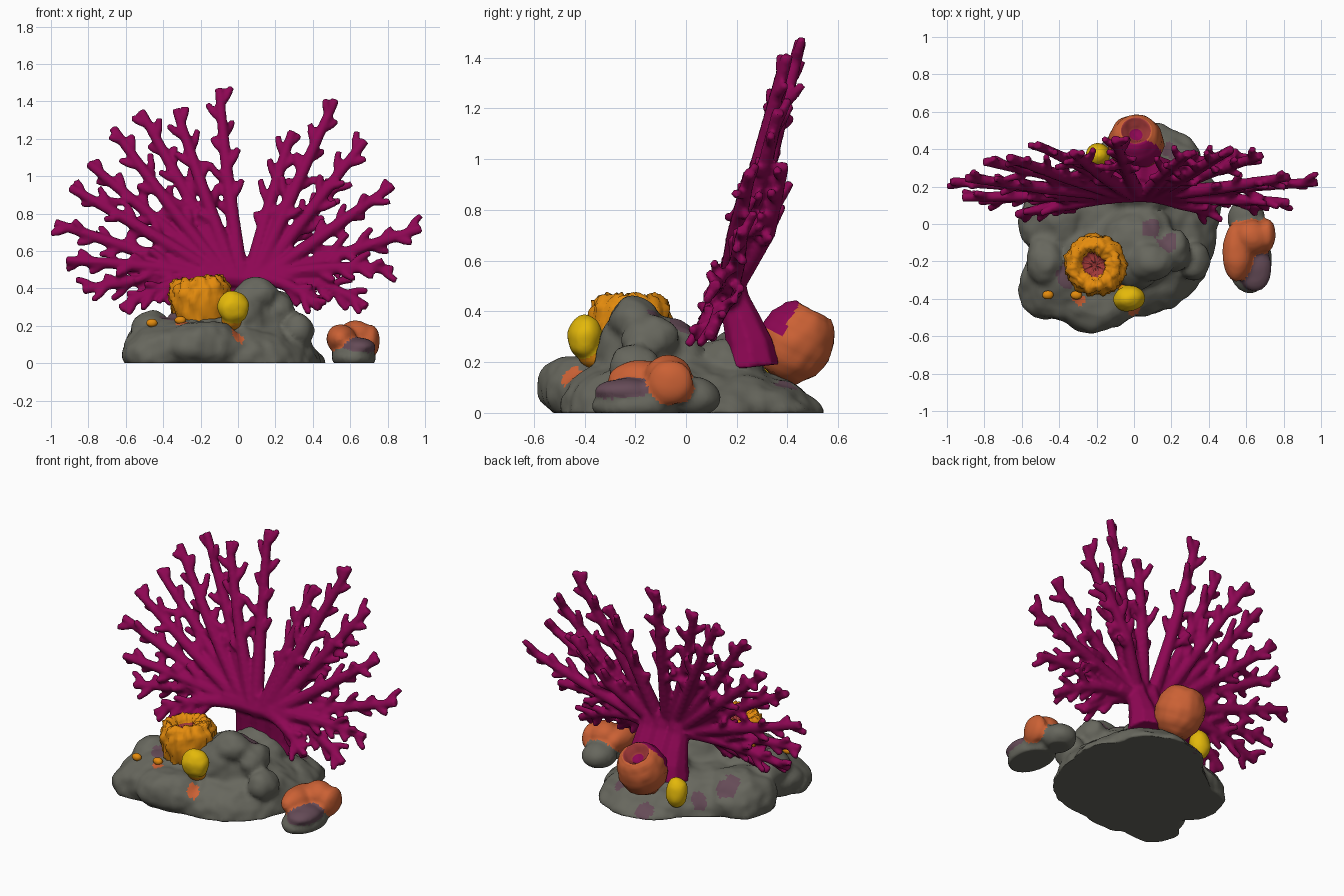
import bpy, bmesh, math, random
from mathutils import Vector, Matrix, noise

rng = random.Random(5)
scene_cube = bpy.data.objects.get("Cube")
if scene_cube:
    bpy.data.objects.remove(scene_cube, do_unlink=True)


def material(name, rgb):
    m = bpy.data.materials.new(name)
    m.use_nodes = True
    m.diffuse_color = (*rgb, 1)
    for node in m.node_tree.nodes:
        if node.type == 'BSDF_PRINCIPLED':
            node.inputs["Base Color"].default_value = (*rgb, 1)
            node.inputs["Roughness"].default_value = 0.8
    return m


stone = material("stone grey", (.135, .135, .11))
magenta = material("fan magenta", (.27, .002, .088))
orange = material("sponge orange", (.6, .12, .035))
golden = material("golden coral", (.78, .26, .004))
yellow = material("bright yellow", (.77, .48, .003))
mauve = material("dull mauve", (.13, .07, .095))
crimson = material("crimson hollow", (.36, .04, .04))


def add_object(name, data, mats):
    ob = bpy.data.objects.new(name, data)
    bpy.context.scene.collection.objects.link(ob)
    for m in mats:
        data.materials.append(m)
    return ob


def activate(ob):
    bpy.ops.object.select_all(action='DESELECT')
    ob.select_set(True)
    bpy.context.view_layer.objects.active = ob


def fuse(ob, voxel, rounds):
    """Melt overlapping pieces into one soft surface."""
    activate(ob)
    remesh = ob.modifiers.new("Fuse", 'REMESH')
    remesh.mode = 'VOXEL'
    remesh.voxel_size = voxel
    bpy.ops.object.modifier_apply(modifier="Fuse")
    soften = ob.modifiers.new("Soften", 'SMOOTH')
    soften.iterations = rounds
    bpy.ops.object.modifier_apply(modifier="Soften")
    ob.data.shade_smooth()


def blob_mass(name, blobs, mats, voxel=.02, rough=.0, paint=()):
    """Fused ellipsoids (centre, radii, material slot), flat on the ground."""
    bm = bmesh.new()
    for centre, radii, _ in blobs:
        place = Matrix.Translation(centre) @ Matrix.Diagonal((*radii, 1))
        bmesh.ops.create_uvsphere(bm, u_segments=24, v_segments=14, radius=1, matrix=place)
    mesh = bpy.data.meshes.new(name)
    bm.to_mesh(mesh)
    bm.free()
    ob = add_object(name, mesh, mats)
    fuse(ob, voxel, 3)
    offsets = [v.normal * (noise.noise(v.co * 7) + .4 * noise.noise(v.co * 17)) * rough
               for v in mesh.vertices]
    for v, shift in zip(mesh.vertices, offsets):
        v.co += shift
        v.co.z = max(v.co.z, 0)

    def closeness(p, blob):
        return sum(((p[i] - blob[0][i]) / blob[1][i]) ** 2 for i in range(3))

    for f in mesh.polygons:
        p = f.center
        f.material_index = min(blobs, key=lambda b: closeness(p, b))[2]
        for centre, radius, slot in paint:
            wobble = 1 + .7 * noise.noise(p * 14)
            if (p - Vector(centre)).length < radius * wobble:
                f.material_index = slot
    mesh.update()
    return ob


def lathe(name, profile, mats, place, colour, jitter, lumps):
    """Spin a profile of (radius, height); colour(point, r) picks the material slot."""
    bm = bmesh.new()
    ring = [bm.verts.new((r, 0, z)) for r, z in profile]
    for a, b in zip(ring, ring[1:]):
        bm.edges.new((a, b))
    bmesh.ops.subdivide_edges(bm, edges=bm.edges[:], cuts=2)
    bmesh.ops.spin(bm, geom=bm.verts[:] + bm.edges[:], cent=(0, 0, 0), axis=(0, 0, 1),
                   angle=math.tau, steps=64)
    bmesh.ops.remove_doubles(bm, verts=bm.verts[:], dist=.0005)
    bmesh.ops.recalc_face_normals(bm, faces=bm.faces[:])
    bm.normal_update()
    for f in bm.faces:
        c = f.calc_center_median()
        f.material_index = colour(c, c.xy.length)
        f.smooth = True
    for v in bm.verts:
        v.co += v.normal * (jitter * rng.uniform(-1, 1) + lumps * noise.noise(v.co * 22))
    mesh = bpy.data.meshes.new(name)
    bm.to_mesh(mesh)
    bm.free()
    ob = add_object(name, mesh, mats)
    ob.matrix_world = place
    return ob


# Main rock: broad mound, skirt and knobbly lumps
rock_blobs = [((-.04, -.06, 0), (.48, .45, .25), 0), ((-.33, -.3, .08), (.28, .23, .16), 0),
              ((-.4, .02, .05), (.22, .22, .19), 0), ((-.2, -.42, .09), (.23, .16, .14), 0),
              ((-.42, -.36, .04), (.2, .15, .13), 0), ((-.48, -.2, .18), (.1, .14, .1), 0),
              ((.02, -.12, .2), (.22, .22, .18), 0), ((0, -.25, .25), (.13, .1, .12), 0),
              ((.1, -.2, .36), (.12, .1, .085), 0), ((.22, -.14, .29), (.08, .12, .1), 0),
              ((.32, -.2, .17), (.08, .1, .09), 0), ((.07, .24, .03), (.33, .24, .13), 0),
              ((.08, .35, 0), (.28, .19, .08), 0), ((.03, .18, .19), (.18, .13, .13), 0),
              ((.29, .1, 0), (.18, .22, .11), 0), ((-.19, -.2, .2), (.19, .17, .1), 0)]
stains = [((0, -.45, .17), .05, 1), ((.12, -.02, .37), .07, 2), ((-.36, -.28, .24), .06, 2),
          ((-.42, .15, .15), .07, 2), ((-.05, .5, .05), .05, 2), ((.18, -.08, .38), .05, 2),
          ((-.3, .3, .1), .05, 2), ((-.3, -.41, .22), .035, 1), ((.2, .38, .1), .05, 2)]
blob_mass("main_rock", rock_blobs, [stone, orange, mauve], .018, .022, stains)

# Small side rock with an orange crust and a mauve hollow in front
blob_mass("side_rock", [((.6, .03, .06), (.1, .11, .08), 0), ((.62, -.2, .03), (.12, .175, .07), 0),
                        ((.55, -.15, .13), (.08, .16, .08), 1), ((.63, -.07, .15), (.1, .09, .08), 1),
                        ((.71, -.06, .12), (.045, .09, .09), 1), ((.65, -.24, .085), (.09, .125, .05), 2)],
          [stone, orange, mauve], .014, .008)

# Yellow lumps and golden nubs
blob_mass("front_yellow_lump", [((-.025, -.4, .305), (.085, .072, .085), 0),
                                ((-.04, -.36, .24), (.055, .06, .07), 1)], [yellow, golden], .012, .015)
blob_mass("back_yellow_lump", [((-.19, .37, .16), (.065, .06, .095), 0)], [yellow], .012, .01)
for label, spot in (("left", (-.46, -.38, .215)), ("right", (-.31, -.38, .23))):
    blob_mass(label + "_golden_nub", [(spot, (.035, .028, .025), 0)], [golden], .008, .006)

# Shaggy golden cup coral
lathe("golden_cup", [(.14, -.03), (.162, .06), (.165, .13), (.145, .18), (.11, .2), (.075, .185),
                     (.055, .15), (0, .13)], [golden, crimson],
      Matrix.Translation((-.19, -.22, .26)) @ Matrix.Rotation(math.radians(-8), 4, 'Y'),
      lambda c, r: int(r < .06 and c.z > 0), .008, .02)


def sponge_colour(c, r):
    if c.z > .05 and r < .08:
        return 2 if r < .035 else 1
    return 2 if c.y < -.06 and c.z > 0 else 0


# Round sponge behind the fan, its mouth tipped backwards
lathe("round_sponge", [(0, -.16), (.08, -.14), (.132, -.075), (.15, 0), (.138, .07), (.108, .125),
                       (.08, .148), (.062, .13), (.035, .1), (0, .09)], [orange, crimson, magenta],
      Matrix.Translation((.01, .43, .275)) @ Matrix.Rotation(math.radians(-28), 4, 'X'),
      sponge_colour, 0, .006)

# Sea fan: tapered curves in a leaning plane, fused together
fan_curve = bpy.data.curves.new("sea_fan", 'CURVE')
fan_curve.dimensions = '3D'
fan_curve.bevel_depth = 1
fan_curve.bevel_resolution = 2
fan_curve.use_fill_caps = True


def tube(points, start, end):
    spline = fan_curve.splines.new('POLY')
    spline.points.add(len(points) - 1)
    for i, (pt, co) in enumerate(zip(spline.points, points)):
        pt.co = (*co, 1)
        pt.radius = start + (end - start) * i / (len(points) - 1)


def lean(p, back):
    return Vector((p.x, .3 * p.y - .01 + back, p.y))


def turned(d, angle):
    return Matrix.Rotation(angle, 2) @ d


def twig(p, d, side, length, back):
    elbow = p + turned(d, side * .75) * length * .6
    end = elbow + turned(d, side * .5) * length * .5
    drift = rng.uniform(-.05, .05)
    tube([lean(p, back), lean(elbow, back + drift * .6), lean(end, back + drift)], .024, .018)
    if length > .15:
        fork = elbow + turned(d, side * 1.25) * length * .35
        tube([lean(elbow, back + drift * .6), lean(fork, back + drift)], .019, .016)


def branch(tip, back):
    tip = Vector(tip)
    root = Vector((.03 + .12 * tip.x, .45))
    span = tip - root
    mid = root + span * .5 + turned(span, math.pi / 2) * rng.uniform(-.02, .02)
    mid.y += max(0, .7 - tip.y) * .25
    steps = 24
    path = [root * (1 - t) ** 2 + mid * 2 * t * (1 - t) + tip * t * t
            for t in (i / steps for i in range(steps + 1))]
    depth = [.035 * (1 - i / steps) + back * min(1, 2 * i / steps) for i in range(steps + 1)]
    tube([lean(p, b) for p, b in zip(path, depth)], .045, .025)
    side, travelled, due = rng.choice((-1, 1)), 0, .33 * span.length
    for i in range(1, steps):
        d = path[i + 1] - path[i]
        travelled += d.length
        if travelled > due and i < steps - 1:
            length = rng.uniform(.09, .15) * (1.25 - .6 * i / steps)
            twig(path[i], d.normalized(), side, length, depth[i])
            side, due = -side, travelled + .048


tips = [(-.1, 1.47), (-.33, 1.36), (-.52, 1.35), (-.67, 1.26), (-.8, 1.07), (-.9, .94), (-.98, .75),
        (-.92, .55), (-.83, .39), (-.63, .29), (.29, 1.24), (.52, 1.41), (.68, 1.19), (.83, .95),
        (.98, .72), (.83, .5), (.69, .3), (.44, .29)]
for count, tip in enumerate(tips):
    branch(tip, (-.02 if count % 2 else .02) + rng.uniform(-.01, .01))
branch((.55, .98), .1)

# Holdfast, trunk and webbing at the foot of the fan
for x in (-.08, .03, .13):
    tube([(x, .26, .18), (x, .25, .27), (x, .22, .36), (x, .19, .45), (x, .185, .54)], .11, .045)
tube([(-.2, .16, .47), (.03, .17, .45), (.26, .16, .47)], .055, .055)

fan = add_object("sea_fan", fan_curve, [magenta])
activate(fan)
bpy.ops.object.convert(target='MESH')
fan = bpy.context.view_layer.objects.active
fuse(fan, .012, 1)
for face in fan.data.polygons:
    face.material_index = 0
